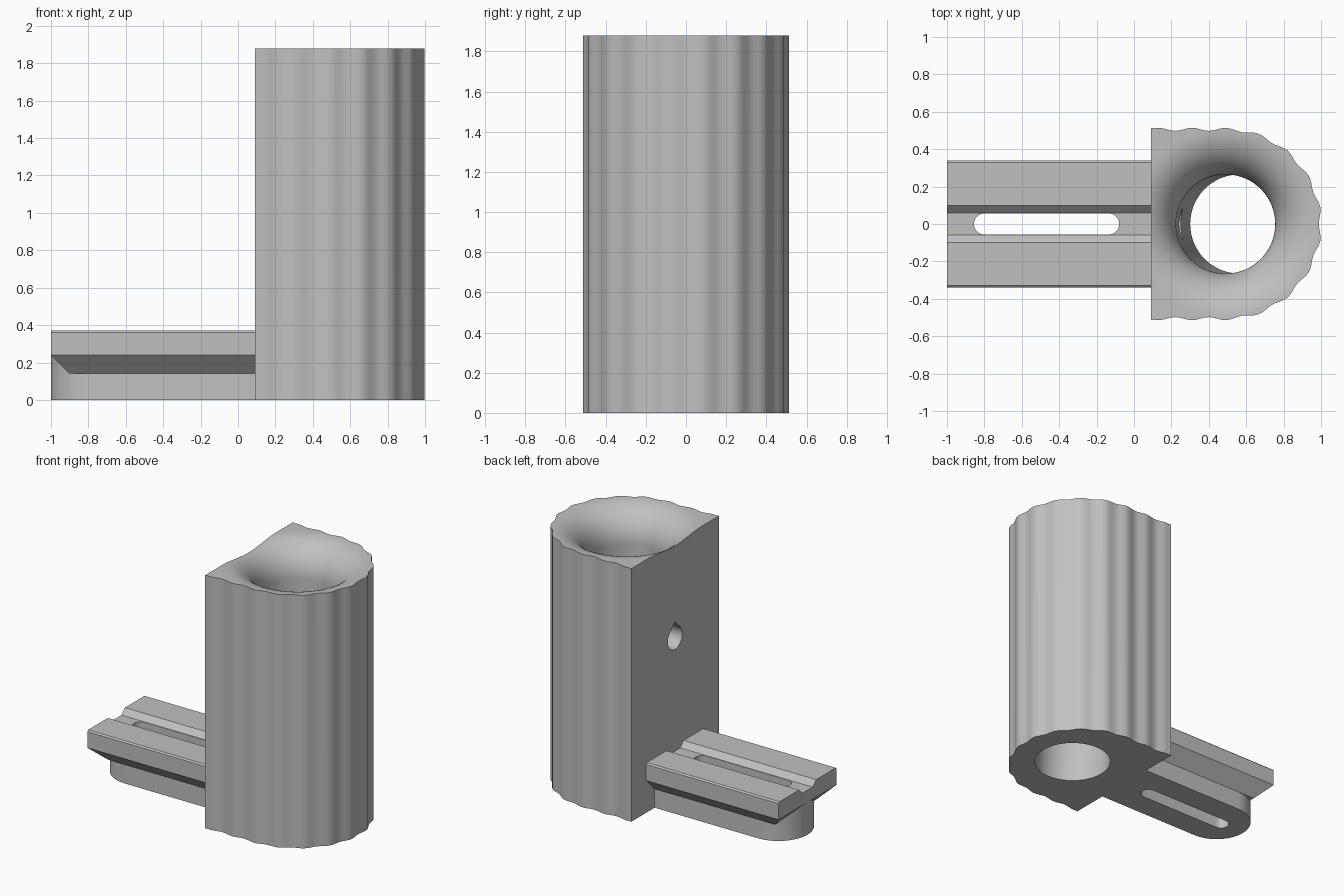
import bpy, bmesh
from math import pi, sin, cos

cube = bpy.data.objects.get("Cube")
if cube:
    bpy.data.objects.remove(cube, do_unlink=True)

grey = bpy.data.materials.new("plain grey")
grey.use_nodes = True
grey.diffuse_color = (0.53, 0.53, 0.53, 1)
grey.node_tree.nodes["Principled BSDF"].inputs["Base Color"].default_value = grey.diffuse_color


def loft(name, rings):
    """Skin equal-length rings of points and cap both ends."""
    bm = bmesh.new()
    loops = [[bm.verts.new(p) for p in ring] for ring in rings]
    n = len(loops[0])
    for a, b in zip(loops, loops[1:]):
        for i in range(n):
            j = (i + 1) % n
            bm.faces.new((a[i], a[j], b[j], b[i]))
    bm.faces.new(loops[0][::-1])
    bm.faces.new(loops[-1])
    bmesh.ops.recalc_face_normals(bm, faces=bm.faces)
    mesh = bpy.data.meshes.new(name)
    bm.to_mesh(mesh)
    bm.free()
    mesh.materials.append(grey)
    obj = bpy.data.objects.new(name, mesh)
    bpy.context.collection.objects.link(obj)
    return obj


def prism(name, outline, z0, z1):
    return loft(name, [[(x, y, z) for x, y in outline] for z in (z0, z1)])


def activate(obj):
    bpy.ops.object.select_all(action='DESELECT')
    obj.select_set(True)
    bpy.context.view_layer.objects.active = obj


def combine(obj, other, operation):
    mod = obj.modifiers.new(operation.lower(), 'BOOLEAN')
    mod.operation, mod.object, mod.solver = operation, other, 'EXACT'
    activate(obj)
    bpy.ops.object.modifier_apply(modifier=mod.name)
    bpy.data.objects.remove(other, do_unlink=True)


def arc(cx, cy, r, start, end, steps):
    angles = [start + (end - start) * i / steps for i in range(steps + 1)]
    return [(cx + r * cos(a), cy + r * sin(a)) for a in angles]


# Main column: flat back, straight sides and round front, all fluted
CX, R, BACK, TOP = 0.49, 0.514, 0.09, 1.88
FLUTE, STEPS, DEPTH = pi / 9, 8, 0.008


def fluted(t):
    return R - DEPTH * (1 + cos(t * 2 * pi / FLUTE))


side = []
for i in range(STEPS * 2 + 2, 0, -1):
    t = i * FLUTE / STEPS
    side.append((CX - t * R, fluted(t + pi / 2)))
side = [(BACK, R)] + [p for p in side if p[0] > BACK + 0.01]
front = []
for i in range(9 * STEPS + 1):
    t = pi / 2 - i * FLUTE / STEPS
    front.append((CX + fluted(t) * cos(t), fluted(t) * sin(t)))
column = prism("column", side + front + [(x, -y) for x, y in side[::-1]], 0, TOP)

# Leaning bore that opens into a rounded bell mouth
BORE, MOUTH = 0.265, 0.245
stations = [(0.57, BORE, -0.1), (CX, BORE, TOP - MOUTH)]
for i in range(1, 17):
    a = pi / 2 * i / 16
    stations.append((CX, BORE + MOUTH * (1 - cos(a)), TOP - MOUTH + MOUTH * sin(a)))
stations.append((CX, 0.6, TOP + 0.05))
bore = loft("bore_cutter", [[(x, y, z) for x, y in arc(c, 0, r, 0, 2 * pi * 63 / 64, 63)]
                            for c, r, z in stations])
combine(column, bore, 'DIFFERENCE')

# Teardrop screw hole through the back wall
drop = arc(0, 1.17, 0.085, 3 * pi / 4, 9 * pi / 4, 24) + [(0, 1.29)]
hole = loft("hole_cutter", [[(x, y, z) for y, z in drop] for x in (0, 0.45)])
combine(column, hole, 'DIFFERENCE')

# Mounting rail: grooved plate with undercut sides and a mitred undercut end
half = [(0.24, 0.14), (0.34, 0.24), (0.34, 0.36), (0.33, 0.37), (0.10, 0.37), (0.06, 0.33)]
section = half + [(-y, z) for y, z in half[::-1]]
rail = loft("mounting_rail", [[(x, y, z) for y, z in section] for x in (-1, BACK)])
bm = bmesh.new()
bm.from_mesh(rail.data)
end = next(f for f in bm.faces if len(f.verts) > 4 and f.calc_center_median().x < -0.9)
shoulder = [v for v in end.verts if abs(v.co.z - 0.24) < 0.001]
bottom = [v for v in end.verts if v.co.z < 0.2]
bmesh.utils.face_split(end, shoulder[0], shoulder[1])
for v in bottom:
    v.co.x += 0.1
bm.to_mesh(rail.data)
bm.free()

# Round-ended foot below the plate
foot = arc(-0.76, 0, 0.24, pi / 2, 3 * pi / 2, 32) + [(BACK, -0.24), (BACK, 0.24)]
combine(rail, prism("foot", foot, 0, 0.26), 'UNION')

# Long slot through plate and foot
slot = arc(-0.80, 0, 0.056, pi / 2, 3 * pi / 2, 16) + arc(-0.135, 0, 0.056, -pi / 2, pi / 2, 16)
combine(rail, prism("slot_cutter", slot, -0.1, 0.6), 'DIFFERENCE')

for obj in (column, rail):
    activate(obj)
    bpy.ops.object.shade_smooth_by_angle(angle=pi / 6)
